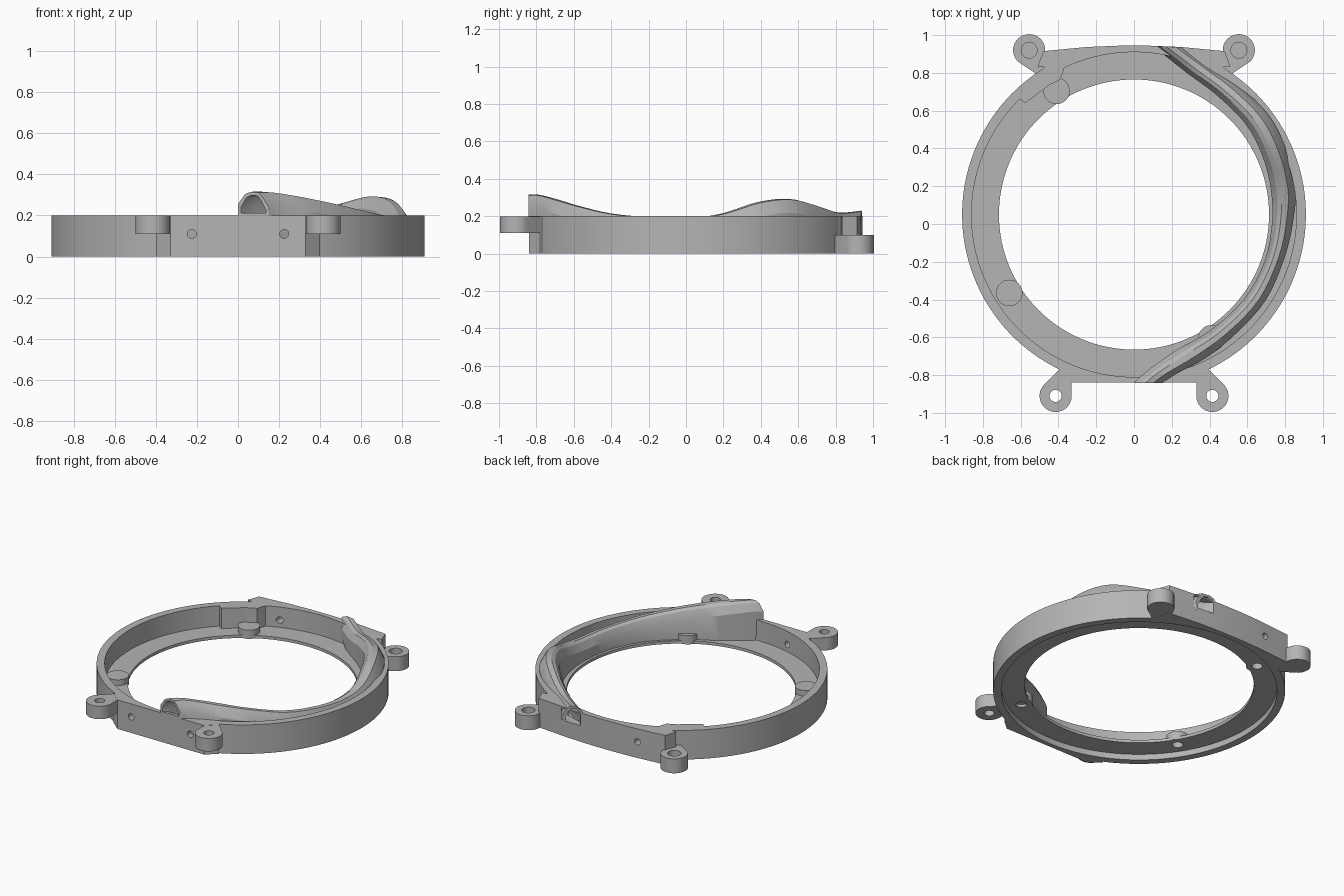
import bpy, bmesh, math
from mathutils import Vector

if "Cube" in bpy.data.objects:
    bpy.data.objects.remove(bpy.data.objects["Cube"])

CY = 0.05                      # ring centre in y
grey = bpy.data.materials.new("grey plastic")
grey.diffuse_color = (0.46, 0.46, 0.46, 1)
grey.use_nodes = True
grey.node_tree.nodes["Principled BSDF"].inputs["Base Color"].default_value = grey.diffuse_color


def finish(bm, name):
    bmesh.ops.recalc_face_normals(bm, faces=bm.faces)
    me = bpy.data.meshes.new(name)
    bm.to_mesh(me)
    bm.free()
    ob = bpy.data.objects.new(name, me)
    bpy.context.collection.objects.link(ob)
    me.materials.append(grey)
    return ob


def prism(name, pts, z0, z1):
    bm = bmesh.new()
    f = bm.faces.new([bm.verts.new((x, y, z0)) for x, y in pts])
    ext = bmesh.ops.extrude_face_region(bm, geom=[f])
    vs = [v for v in ext["geom"] if isinstance(v, bmesh.types.BMVert)]
    bmesh.ops.translate(bm, verts=vs, vec=(0, 0, z1 - z0))
    return finish(bm, name)


def arc(cx, cy, r, a0, a1, n):
    return [(cx + r * math.cos(math.radians(a0 + (a1 - a0) * i / n)),
             cy + r * math.sin(math.radians(a0 + (a1 - a0) * i / n))) for i in range(n + 1)]


def disc(name, x, y, r, z0, z1, n=32):
    return prism(name, arc(x, y, r, 0, 360, n)[:-1], z0, z1)


def cut(ob, cutters):
    for c in cutters:
        m = ob.modifiers.new("cut", "BOOLEAN")
        m.operation, m.solver, m.object = "DIFFERENCE", "EXACT", c
        bpy.context.view_layer.objects.active = ob
        bpy.ops.object.modifier_apply(modifier=m.name)
        bpy.data.objects.remove(c)


def smooth(ob):
    bpy.ops.object.select_all(action="DESELECT")
    ob.select_set(True)
    bpy.context.view_layer.objects.active = ob
    bpy.ops.object.shade_smooth_by_angle(angle=math.radians(25))


def y_hole(x, z):
    """Cylinder cutter along y, centred at the origin side given by the caller."""
    ob = disc("hole_cutter", 0, 0, 0.022, -0.08, 0.08, 20)
    for v in ob.data.vertices:
        px, py, pz = v.co
        v.co = (x + px, pz, z + py)
    ob.data.flip_normals()
    return ob


# Ring body: round outline with flattened front and a wide back plate
right = arc(0, CY, 0.91, -64.3, 58, 64)
back = [(0.475, 0.83), (0.51, 0.835), (0.48, 0.915), (0.25, 0.937), (0.08, 0.944)]
front = [(0.33, -0.84), (0.40, -0.78)]
half = front + right + back
outline = half + [(-x, y) for x, y in reversed(half)]
ring = prism("ring_body", outline, 0, 0.2)

posts = [(-0.41, 0.705), (-0.66, -0.365), (0.41, -0.605)]
cutters = [disc("upper_pocket", 0, CY, 0.86, 0.06, 0.5, 128),
           disc("lower_pocket", 0, CY, 0.86, -0.5, 0.04, 128),
           disc("centre_hole", 0, CY, 0.715, -0.5, 0.5, 128)]
for x, y in [(-0.225, -0.84), (0.225, -0.84), (-0.285, 0.92)]:
    h = y_hole(x, 0.11)
    for v in h.data.vertices:
        v.co.y += y
    cutters.append(h)
# Slanted duct outlet through the back wall
cutters.append(prism("outlet_cutter", [(0.21, 0.86), (0.34, 0.86), (0.27, 0.97), (0.12, 0.97)], 0.11, 0.19))
cutters += [disc("post_hole", x, y, 0.034, -0.1, 0.065, 20) for x, y in posts]
cut(ring, cutters)
smooth(ring)

# Support posts with screw holes from below
for i, (x, y) in enumerate(posts):
    p = disc(f"post_{i + 1}", x, y, 0.07, 0.04, 0.10)
    cut(p, [disc("screw_cutter", x, y, 0.034, -0.1, 0.085, 20)])
    smooth(p)

# Thickened piece of wall beside the first post
prism("wall_pad", [(-0.61, 0.665), (-0.575, 0.64), (-0.45, 0.735), (-0.39, 0.765),
                   (-0.365, 0.84), (-0.49, 0.78)], 0.05, 0.2)

# Mounting lugs, mirrored left and right
for s, side in ((-1, "left"), (1, "right")):
    pts = [(0.33, -0.82), (0.33, -0.91)] + arc(0.415, -0.91, 0.085, 180, 405, 32) + [(0.40, -0.775)]
    lug = prism("front_lug_" + side, [(s * x, y) for x, y in pts], 0.11, 0.199)
    cut(lug, [disc("lug_hole", s * 0.415, -0.91, 0.032, 0, 0.4)])
    smooth(lug)
    pts = [(0.51, 0.79)] + arc(0.555, 0.92, 0.085, -45, 190, 32) + [(0.44, 0.88), (0.44, 0.83)]
    lug = prism("back_lug_" + side, [(s * x, y) for x, y in pts], 0.001, 0.1)
    cut(lug, [disc("lug_hole", s * 0.555, 0.92, 0.042, 0.03, 0.4)])
    smooth(lug)

# Duct stations: inner x, y, outer x, y, top z
stations = [(0.00, -0.842, 0.15, -0.842, 0.315), (0.06, -0.785, 0.23, -0.79, 0.315),
            (0.22, -0.67, 0.38, -0.71, 0.29), (0.40, -0.565, 0.54, -0.58, 0.255),
            (0.58, -0.40, 0.70, -0.40, 0.215), (0.69, -0.20, 0.80, -0.17, 0.195),
            (0.73, 0.00, 0.845, 0.03, 0.19), (0.725, 0.18, 0.855, 0.21, 0.215),
            (0.68, 0.36, 0.80, 0.41, 0.275), (0.59, 0.53, 0.71, 0.58, 0.293),
            (0.44, 0.68, 0.56, 0.73, 0.255), (0.28, 0.80, 0.42, 0.835, 0.22),
            (0.10, 0.942, 0.28, 0.935, 0.23)]
# Section: position across the duct, drop below the top (None = base)
section = [(0, None), (0, 0.06), (0.22, 0.012), (0.40, 0), (0.68, 0.004), (0.82, 0.03), (1, 0.075), (1, None)]


def spline(a, b, c, d, t):
    return 0.5 * (2 * b + (c - a) * t + (2 * a - 5 * b + 4 * c - d) * t * t + (3 * b - a - 3 * c + d) * t ** 3)


rows = []
last = len(stations) - 1
for i in range(last):
    q = [stations[min(max(k, 0), last)] for k in (i - 1, i, i + 1, i + 2)]
    rows += [[spline(*[p[k] for p in q], t / 4) for k in range(5)] for t in range(4)]
rows.append(list(stations[-1]))

bm = bmesh.new()
loops = []
for n, (xi, yi, xo, yo, zt) in enumerate(rows):
    zb = 0.195 if n < 3 else (0.09 if n > len(rows) - 4 else 0.058)
    outer = [Vector((xi + (xo - xi) * t, yi + (yo - yi) * t, zb if d is None else zt - d)) for t, d in section]
    mid = Vector(((xi + xo) / 2, (yi + yo) / 2, (zt + zb) / 2))
    inner = []
    for p in outer:
        k = mid + (p - mid) * 0.82
        k.z = min(max(p.z, zb + 0.016), p.z - 0.016) if p.z > zb + 0.02 else zb + 0.016
        inner.append(k)
    loops.append(([bm.verts.new(p) for p in outer], [bm.verts.new(p) for p in inner]))
m = len(section)
for a, b in zip(loops, loops[1:]):
    for s in (0, 1):
        for j in range(m):
            k = (j + 1) % m
            bm.faces.new((a[s][j], a[s][k], b[s][k], b[s][j]))
for o, inn in (loops[0], loops[-1]):
    for j in range(m):
        k = (j + 1) % m
        bm.faces.new((o[j], o[k], inn[k], inn[j]))
smooth(finish(bm, "duct"))
